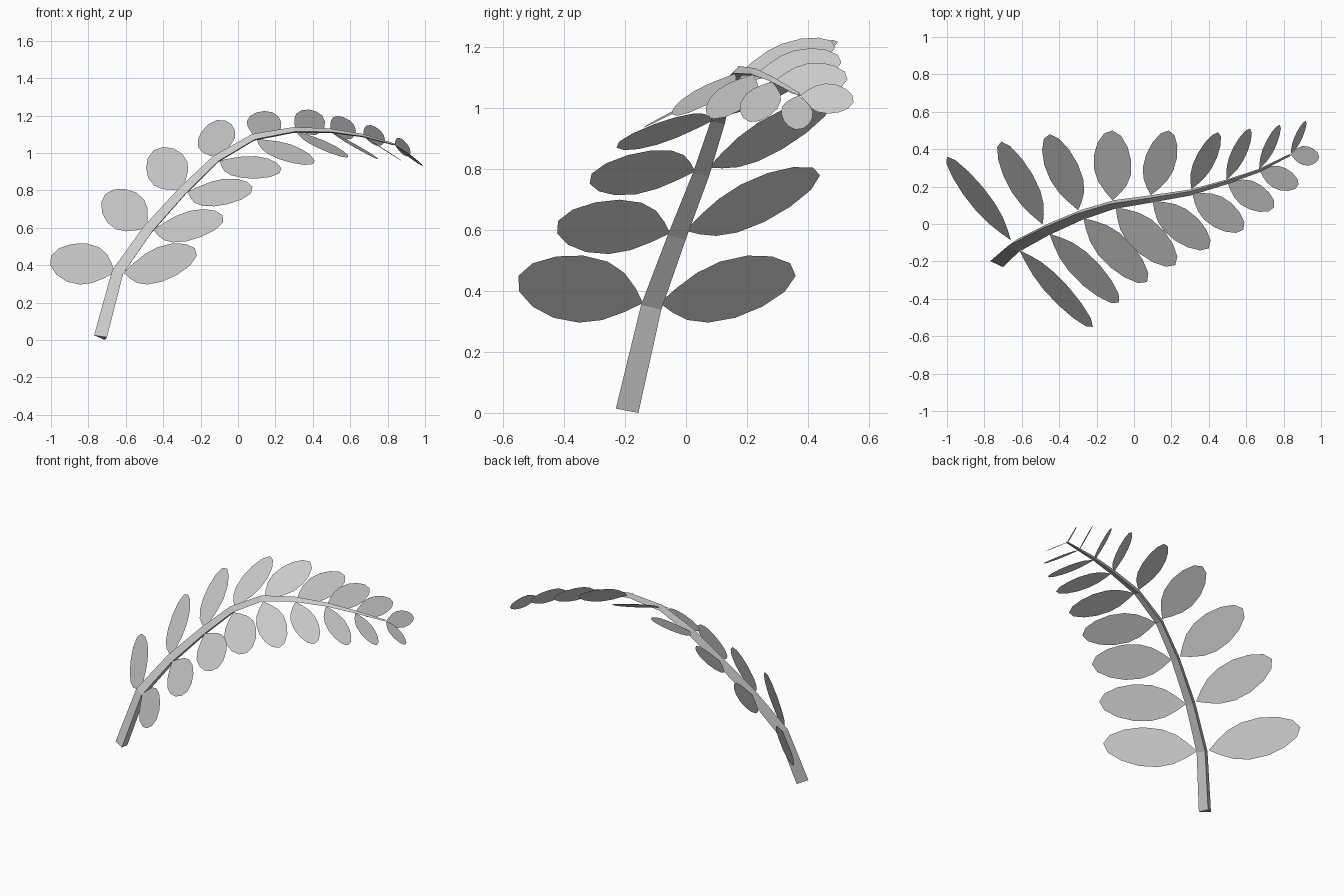
import bpy, bmesh
from mathutils import Vector, Matrix
import math

if "Cube" in bpy.data.objects:
    bpy.data.objects.remove(bpy.data.objects["Cube"])

grey = bpy.data.materials.new("leaf_grey")
grey.diffuse_color = (0.6, 0.6, 0.6, 1)
grey.use_nodes = True
grey.node_tree.nodes["Principled BSDF"].inputs["Base Color"].default_value = grey.diffuse_color

# Stem joints, with a leaf pair at every joint after the first
JOINTS = [Vector(p) for p in [
    (-.727, -.195, .013), (-.637, -.115, .355), (-.475, -.03, .587),
    (-.29, .05, .793), (-.115, .105, .963), (.085, .135, 1.08),
    (.30, .17, 1.12), (.49, .225, 1.117), (.665, .285, 1.092), (.835, .37, 1.045)]]
# Leaf tips on the back and front sides of the stem
BACK_TIPS = [(-1.0, .36, .45), (-.71, .44, .78), (-.45, .48, 1.015),
             (-.115, .50, 1.175), (.185, .50, 1.217), (.45, .49, 1.2),
             (.62, .51, 1.15), (.78, .53, 1.095), (.92, .55, 1.02)]
FRONT_TIPS = [(-.22, -.55, .45), (-.08, -.42, .63), (.07, -.31, .785),
              (.22, -.22, .89), (.40, -.13, .94), (.585, -.03, .975),
              (.75, .09, .965), (.88, .21, .955), (.99, .36, .93)]
WIDTHS = [.235, .225, .225, .21, .18, .16, .145, .125, .105]
# Slope in degrees of each blade's width direction, turning over along the stem
BACK_PITCH = [63, 52, 44, 25, -15, -41, -48, -54, -58]
FRONT_PITCH = [63, 50, 39, 24, 2, -14, -25, -32, -37]
# Leaf half outline: position along the leaf, share of the half width
OUTLINE = [(.11, .39), (.24, .75), (.40, .97), (.60, .99), (.79, .80), (.94, .45)]


def radius(i):
    return .044 - .0042 * i


def finish(name, bm):
    me = bpy.data.meshes.new(name)
    bm.to_mesh(me)
    bm.free()
    me.materials.append(grey)
    ob = bpy.data.objects.new(name, me)
    bpy.context.collection.objects.link(ob)
    return ob


def tangent(i):
    """Direction of the stem segment arriving at joint i."""
    i = max(i, 1)
    return (JOINTS[i] - JOINTS[i - 1]).normalized()


# Stem: tapered three-sided sweep along the joints
bm = bmesh.new()
rings = []
corner = Vector((-1, -.14, 0))
for i, p in enumerate(JOINTS):
    t = (tangent(i) + tangent(min(i + 1, len(JOINTS) - 1))).normalized()
    corner = (corner - t * corner.dot(t)).normalized()
    rings.append([bm.verts.new(p + Matrix.Rotation(k * math.tau / 3, 3, t) @ corner * radius(i))
                  for k in range(3)])
for a, b in zip(rings, rings[1:]):
    for k in range(3):
        n = (k + 1) % 3
        bm.faces.new((a[k], a[n], b[n], b[k]))
bm.faces.new(rings[0][::-1])
bm.faces.new(rings[-1])
bmesh.ops.recalc_face_normals(bm, faces=bm.faces)
finish("stem", bm)


def leaf(name, i, tip, width, pitch):
    """Flat blade whose width follows the stem heading at the given pitch."""
    tip = Vector(tip)
    axis = (tip - JOINTS[i]).normalized()
    base = JOINTS[i] + axis * radius(i) * .9
    heading = Vector((tangent(i).x, tangent(i).y, 0)).normalized()
    p = math.radians(pitch)
    t = heading * math.cos(p) + Vector((0, 0, math.sin(p)))
    across = (t - axis * t.dot(axis)).normalized() * width / 2
    bm = bmesh.new()
    root = bm.verts.new(base)
    end = bm.verts.new(tip)
    up, low = [[bm.verts.new(base.lerp(tip, u) + across * w * s) for u, w in OUTLINE]
               for s in (1, -1)]
    bm.faces.new((root, low[0], up[0]))
    for k in range(len(OUTLINE) - 1):
        bm.faces.new((up[k], low[k], low[k + 1], up[k + 1]))
    bm.faces.new((up[-1], low[-1], end))
    # Blades face upward
    bm.normal_update()
    if sum(f.normal.z for f in bm.faces) < 0:
        bmesh.ops.reverse_faces(bm, faces=bm.faces[:])
    finish(name, bm)


# Leaf pairs
for i, w in enumerate(WIDTHS):
    leaf(f"back_leaf_{i + 1}", i + 1, BACK_TIPS[i], w, BACK_PITCH[i])
    leaf(f"front_leaf_{i + 1}", i + 1, FRONT_TIPS[i], w, FRONT_PITCH[i])
